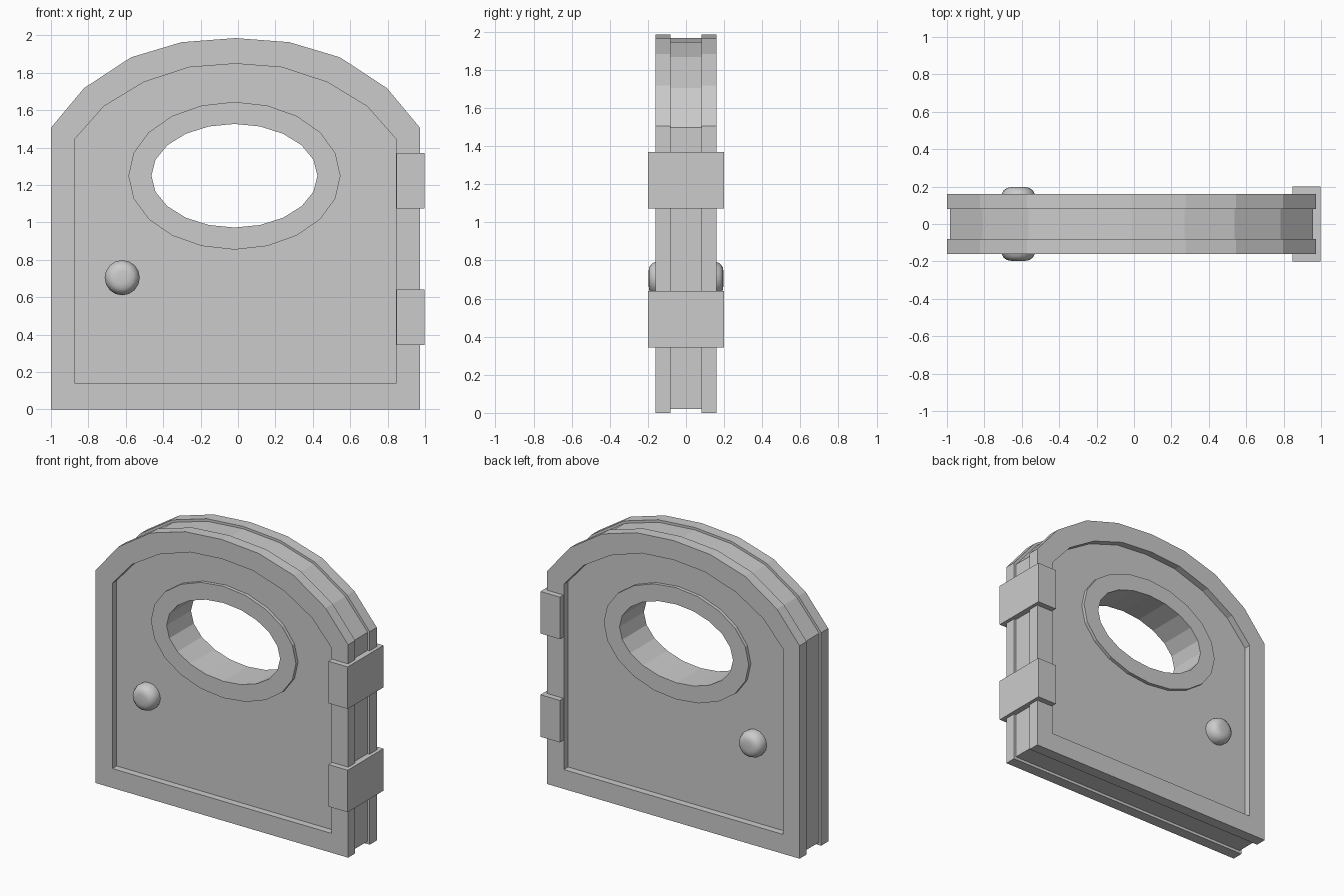
import bpy, bmesh
from math import sin, cos, pi
from mathutils import Vector

if "Cube" in bpy.data.objects:
    bpy.data.objects.remove(bpy.data.objects["Cube"])

CX = -0.0135          # door centre line
WX, WZ = -0.019, 1.249  # window centre


def arch(bottom, half):
    """Closed door outline from its lower edge and half-arch points (spring to crown)."""
    w = half[0][0]
    left = [(CX - x, z) for x, z in half]
    right = [(CX + x, z) for x, z in reversed(half[:-1])]
    return [(CX - w, bottom)] + left + right + [(CX + w, bottom)]


def ellipse(rx, rz, n=20):
    return [(WX + rx * sin(2 * pi * i / n), WZ + rz * cos(2 * pi * i / n)) for i in range(n)]


def finish(name, bm):
    bmesh.ops.recalc_face_normals(bm, faces=bm.faces[:])
    me = bpy.data.meshes.new(name)
    bm.to_mesh(me)
    bm.free()
    ob = bpy.data.objects.new(name, me)
    bpy.context.collection.objects.link(ob)
    return ob


def slab(name, outer, hole, y0, y1):
    """Plate between y0 and y1 with an outline and a hole."""
    bm = bmesh.new()
    edges = []
    for loop in (outer, hole):
        vs = [bm.verts.new((x, y0, z)) for x, z in loop]
        edges += [bm.edges.new((vs[i - 1], vs[i])) for i in range(len(vs))]
    bmesh.ops.triangle_fill(bm, edges=edges, use_beauty=True, normal=(0, -1, 0))
    ext = bmesh.ops.extrude_face_region(bm, geom=bm.faces[:], use_keep_orig=True)
    moved = [g for g in ext["geom"] if isinstance(g, bmesh.types.BMVert)]
    bmesh.ops.translate(bm, verts=moved, vec=Vector((0, y1 - y0, 0)))
    return finish(name, bm)


def box(name, x0, x1, y0, y1, z0, z1):
    bm = bmesh.new()
    bmesh.ops.create_cube(bm, size=1)
    for v in bm.verts:
        v.co = ((x0 + x1) / 2 + v.co.x * (x1 - x0),
                (y0 + y1) / 2 + v.co.y * (y1 - y0),
                (z0 + z1) / 2 + v.co.z * (z1 - z0))
    return finish(name, bm)


def knob(name, side, n=16):
    """Rounded knob turned about the y axis."""
    profile = [(0.035, 0.197), (0.06, 0.193), (0.08, 0.178), (0.094, 0.145), (0.09, 0.105)]
    bm = bmesh.new()
    rings = [[bm.verts.new((-0.619 + r * sin(2 * pi * i / n), side * y,
                            0.704 + r * cos(2 * pi * i / n))) for i in range(n)]
             for r, y in profile]
    for a, b in zip(rings, rings[1:]):
        for i in range(n):
            bm.faces.new((a[i - 1], a[i], b[i], b[i - 1]))
    tip = bm.verts.new((-0.619, side * 0.198, 0.704))
    for i in range(n):
        bm.faces.new((tip, rings[0][i - 1], rings[0][i]))
    bm.faces.new(rings[-1])
    ob = finish(name, bm)
    for p in ob.data.polygons:
        p.use_smooth = len(p.vertices) < n
    return ob


outer = arch(0.0, [(0.987, 1.505), (0.81, 1.717), (0.559, 1.882), (0.288, 1.963), (0, 1.985)])
inner = arch(0.137, [(0.857, 1.447), (0.704, 1.62), (0.491, 1.749), (0.248, 1.829), (0, 1.848)])
core = arch(0.02, [(0.971, 1.497), (0.796, 1.704), (0.55, 1.867), (0.284, 1.946), (0, 1.968)])
hidden_hole = ellipse(0.505, 0.335)

# Door body: recessed core and the raised panel inside the frames
slab("door_core", core, hidden_hole, -0.081, 0.081)
slab("door_panel", inner, hidden_hole, -0.112, 0.112)

# Frames on both faces
slab("front_frame", outer, inner, -0.16, -0.081)
slab("back_frame", outer, inner, 0.081, 0.16)

# Oval window surround running through the door
slab("window_ring", ellipse(0.567, 0.395), ellipse(0.444, 0.277), -0.136, 0.136)

# Knobs
knob("front_knob", -1)
knob("back_knob", 1)

# Hinges
for name, z0, z1 in (("lower_hinge", 0.343, 0.64), ("upper_hinge", 1.073, 1.37)):
    box(name, 0.847, 0.998, -0.2, 0.2, z0, z1)
